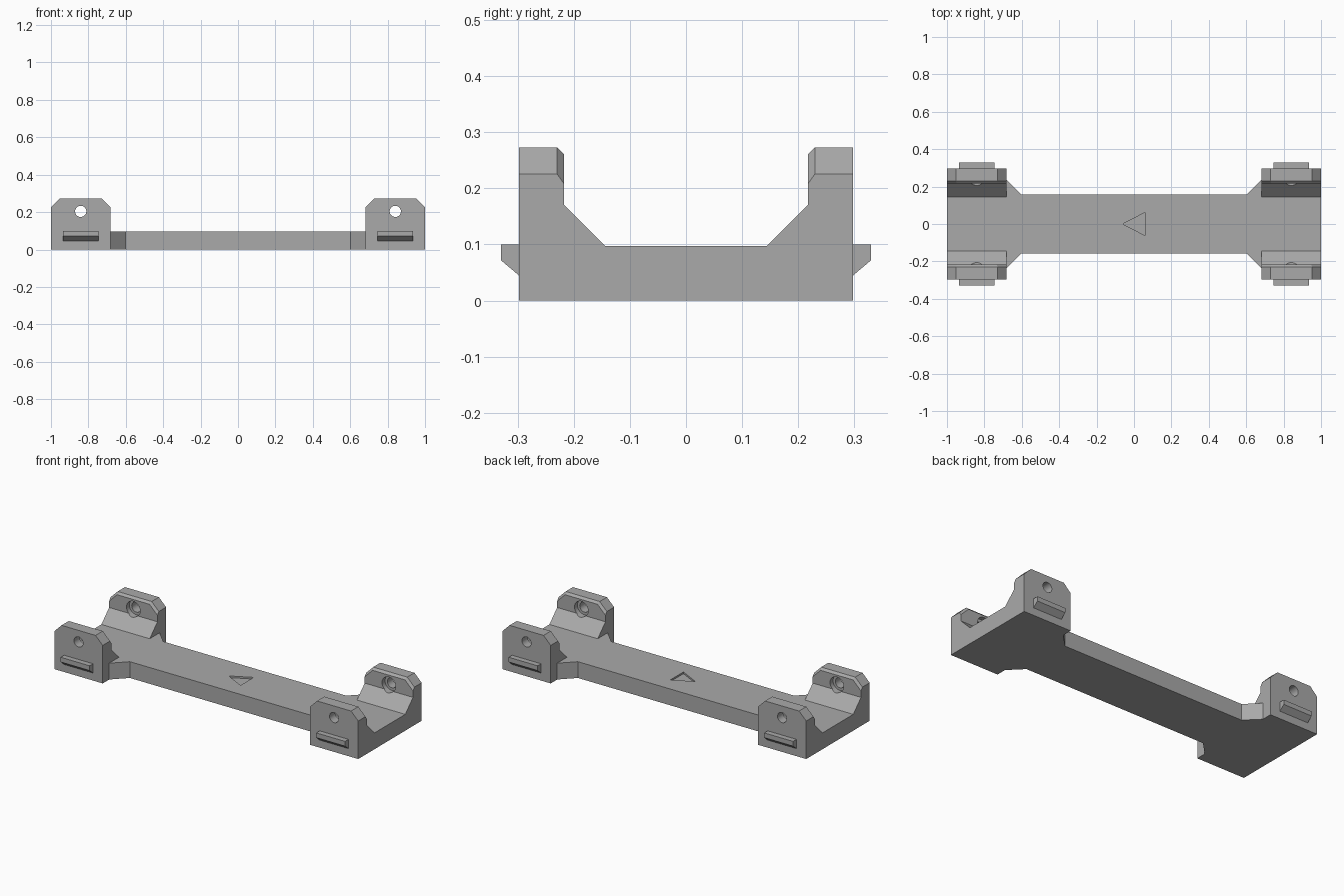
import bpy, bmesh, math
from mathutils import Matrix, Vector

cube = bpy.data.objects.get("Cube")
if cube:
    bpy.data.objects.remove(cube)

grey = bpy.data.materials.new("plain grey")
grey.use_nodes = True
grey.diffuse_color = (0.4, 0.4, 0.4, 1)
grey.node_tree.nodes["Principled BSDF"].inputs["Base Color"].default_value = grey.diffuse_color


def loft(name, rings):
    """Closed solid through a series of matching outlines."""
    bm = bmesh.new()
    loops = [[bm.verts.new(p) for p in ring] for ring in rings]
    for a, b in zip(loops, loops[1:]):
        for i in range(len(a)):
            j = (i + 1) % len(a)
            bm.faces.new((a[i], a[j], b[j], b[i]))
    bm.faces.new(loops[0][::-1])
    bm.faces.new(loops[-1])
    bmesh.ops.recalc_face_normals(bm, faces=bm.faces)
    mesh = bpy.data.meshes.new(name)
    bm.to_mesh(mesh)
    bm.free()
    mesh.materials.append(grey)
    obj = bpy.data.objects.new(name, mesh)
    bpy.context.collection.objects.link(obj)
    return obj


def prism_x(name, outline, x0, x1):
    return loft(name, [[(x, y, z) for y, z in outline] for x in (x0, x1)])


def prism_z(name, outline, z0, z1):
    return loft(name, [[(x, y, z) for x, y in outline] for z in (z0, z1)])


def rod_y(name, x, z, radius, y0, y1, sides=32):
    angles = [math.tau * i / sides for i in range(sides)]
    return loft(name, [[(x + radius * math.cos(a), y, z + radius * math.sin(a))
                        for a in angles] for y in (y0, y1)])


def combine(target, tool, operation):
    mod = target.modifiers.new("combine", "BOOLEAN")
    mod.operation, mod.object, mod.solver = operation, tool, "EXACT"
    bpy.context.view_layer.objects.active = target
    bpy.ops.object.modifier_apply(modifier=mod.name)
    bpy.data.objects.remove(tool)


DEPTH, INNER, HEIGHT, DECK = 0.298, 0.217, 0.273, 0.097
X_IN, X_OUT, X_MID, HOLE_Z = 0.682, 1.0, 0.841, 0.204
CORNER, EDGE = 0.047, 0.013


def lug_ring(y, side, inset):
    """Lug outline with clipped top corners, shrunk at the top by inset."""
    top, half = HEIGHT - inset, (X_OUT - X_IN) / 2
    slant = inset * math.sqrt(2)
    shoulder = HEIGHT - CORNER - slant
    flat = half - CORNER + inset - slant
    pts = [(-half, 0.12), (half, 0.12), (half, shoulder),
           (flat, top), (-flat, top), (-half, shoulder)]
    return [(side * X_MID + x, y, z) for x, z in pts]


# Beam with flared ends
quarter = [(0.75, 0.237), (X_IN, 0.237), (0.602, 0.157)]
half = quarter + [(-x, y) for x, y in reversed(quarter)]
frame = prism_z("bracket_frame", half + [(x, -y) for x, y in reversed(half)], 0, DECK)

# End blocks with sloped inner shoulders, and the four upright lugs
right = [(DEPTH, 0), (DEPTH, 0.17), (INNER, 0.17), (INNER - 0.073, DECK)]
block = right + [(-y, z) for y, z in reversed(right)]
for sx in (-1, 1):
    combine(frame, prism_x("block", block, sx * X_IN, sx * X_OUT), "UNION")
    for sy in (-1, 1):
        rings = [lug_ring(sy * DEPTH, sx, 0),
                 lug_ring(sy * (INNER + EDGE), sx, 0),
                 lug_ring(sy * INNER, sx, EDGE)]
        combine(frame, loft("lug", rings), "UNION")

# Screw holes with counterbores on the inner faces
for sx in (-1, 1):
    combine(frame, rod_y("hole", sx * X_MID, HOLE_Z, 0.03, -0.4, 0.4), "DIFFERENCE")
    combine(frame, rod_y("counterbore", sx * X_MID, HOLE_Z, 0.045, -0.245, 0.245), "DIFFERENCE")

# Shallow direction arrow in the deck
arrow = [(-0.06, 0), (0.06, -0.062), (0.06, 0.062)]
combine(frame, prism_z("arrow", arrow, DECK - 0.01, DECK + 0.05), "DIFFERENCE")

# Merge the coplanar seams, then keep the hole walls smooth
bm = bmesh.new()
bm.from_mesh(frame.data)
bmesh.ops.remove_doubles(bm, verts=bm.verts, dist=0.0001)
bmesh.ops.dissolve_limit(bm, angle_limit=math.radians(1), verts=bm.verts, edges=bm.edges)
bm.to_mesh(frame.data)
bm.free()
bpy.ops.object.select_all(action="DESELECT")
frame.select_set(True)
bpy.context.view_layer.objects.active = frame
bpy.ops.object.shade_smooth_by_angle(angle=math.radians(30))

# Locking tabs on the outer faces
for sx, x_name in ((-1, "right"), (1, "left")):
    for sy, y_name in ((-1, "front"), (1, "back")):
        tab = [(sy * y, z) for y, z in
               ((DEPTH, 0.1), (0.33, 0.1), (0.33, 0.072), (DEPTH, 0.045))]
        prism_x(f"{y_name}_{x_name}_tab", tab, sx * X_MID - 0.095, sx * X_MID + 0.095)
